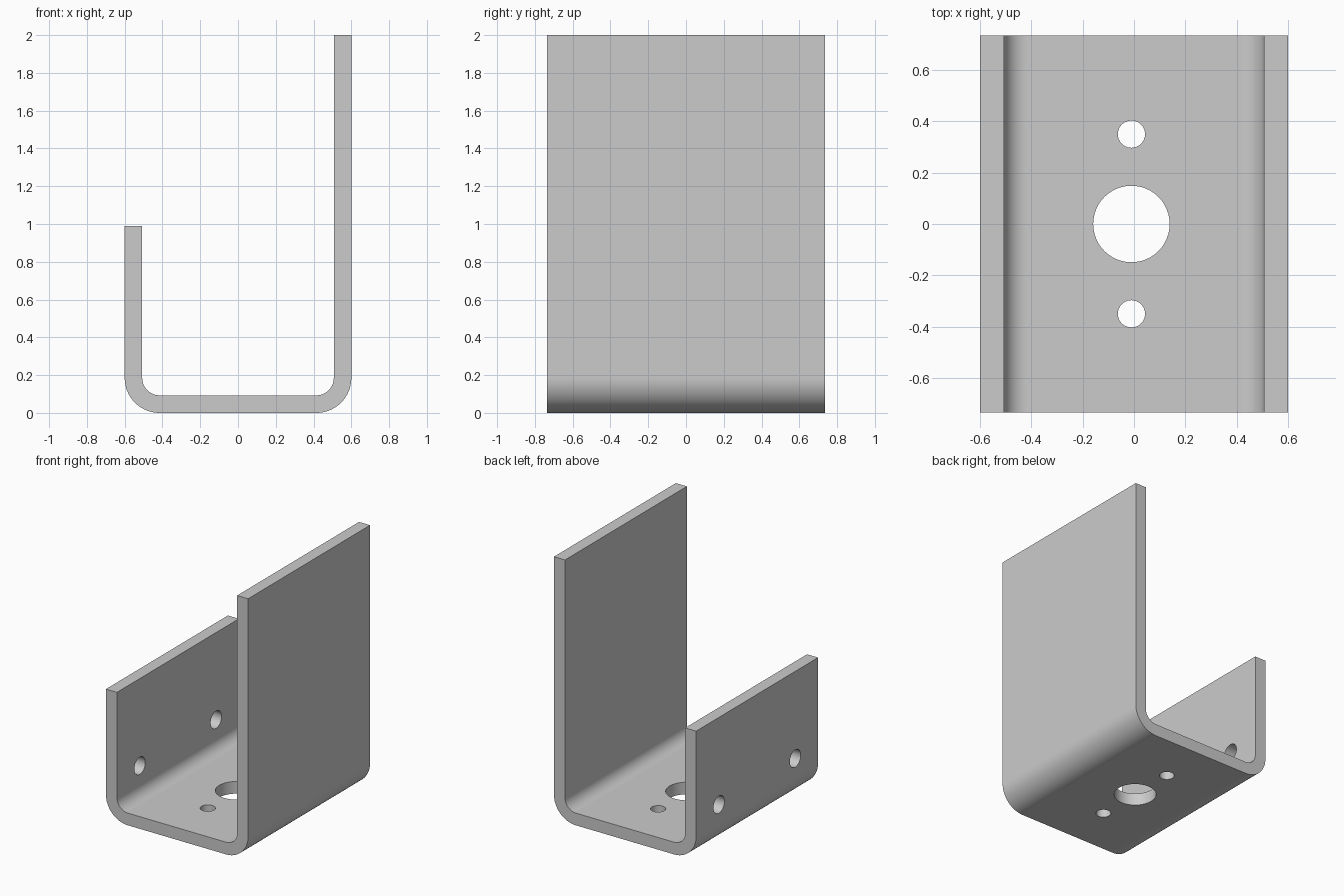
import bpy
import bmesh
from math import pi, sin, cos, radians
from mathutils import Matrix

default = bpy.data.objects.get("Cube")
if default:
    bpy.data.objects.remove(default, do_unlink=True)

HALF_W, HALF_D = 0.6, 0.735
THICK = 0.093
R_OUT = 0.185
R_IN = R_OUT - THICK
LOW, HIGH = 0.99, 2.0
BEND_STEPS = 20

# Material
steel = bpy.data.materials.new("grey_steel")
steel.use_nodes = True
colour = (0.6, 0.6, 0.6, 1)
steel.diffuse_color = colour
steel.node_tree.nodes["Principled BSDF"].inputs["Base Color"].default_value = colour


def bend(side, radius, start, end):
    """Arc points around the bend centre on one side of the bracket."""
    cx = side * (HALF_W - R_OUT)
    angles = [start + (end - start) * i / BEND_STEPS for i in range(BEND_STEPS + 1)]
    return [(cx + radius * cos(a), R_OUT + radius * sin(a)) for a in angles]


# Bent plate: J-shaped profile extruded along y
inner = HALF_W - THICK
profile = [(-HALF_W, LOW)]
profile += bend(-1, R_OUT, pi, 1.5 * pi)
profile += bend(1, R_OUT, 1.5 * pi, 2 * pi)
profile += [(HALF_W, HIGH), (inner, HIGH)]
profile += bend(1, R_IN, 2 * pi, 1.5 * pi)
profile += bend(-1, R_IN, 1.5 * pi, pi)
profile += [(-inner, LOW)]

bm = bmesh.new()
face = bm.faces.new([bm.verts.new((x, -HALF_D, z)) for x, z in profile])
extruded = bmesh.ops.extrude_face_region(bm, geom=[face], use_keep_orig=True)
moved = [v for v in extruded["geom"] if isinstance(v, bmesh.types.BMVert)]
bmesh.ops.translate(bm, verts=moved, vec=(0, 2 * HALF_D, 0))
bmesh.ops.recalc_face_normals(bm, faces=bm.faces)
mesh = bpy.data.meshes.new("bent_bracket")
bm.to_mesh(mesh)
bm.free()
mesh.materials.append(steel)
bracket = bpy.data.objects.new("bent_bracket", mesh)
bpy.context.collection.objects.link(bracket)
bpy.context.view_layer.objects.active = bracket
bracket.select_set(True)


def drill(location, radius, rotation=Matrix()):
    """Cut one round hole through the plate."""
    cutter_bm = bmesh.new()
    bmesh.ops.create_cone(cutter_bm, cap_ends=True, segments=48, radius1=radius,
                          radius2=radius, depth=0.3,
                          matrix=Matrix.Translation(location) @ rotation)
    cutter_mesh = bpy.data.meshes.new("hole_cutter")
    cutter_bm.to_mesh(cutter_mesh)
    cutter_bm.free()
    cutter_mesh.materials.append(steel)
    cutter = bpy.data.objects.new("hole_cutter", cutter_mesh)
    cutter.hide_render = True
    bpy.context.collection.objects.link(cutter)
    cut = bracket.modifiers.new("hole", "BOOLEAN")
    cut.operation = "DIFFERENCE"
    cut.solver = "EXACT"
    cut.object = cutter
    bpy.ops.object.modifier_apply(modifier=cut.name)
    bpy.data.objects.remove(cutter, do_unlink=True)


# Base holes, then the pair through the short wall
drill((-0.01, 0, THICK / 2), 0.149)
sideways = Matrix.Rotation(pi / 2, 4, "Y")
for side in (-1, 1):
    drill((-0.01, side * 0.35, THICK / 2), 0.053)
    drill((-HALF_W + THICK / 2, side * 0.46, 0.325), 0.066, sideways)

# Smooth bends and hole walls, crisp edges
bpy.ops.object.shade_smooth_by_angle(angle=radians(30))
weighted = bracket.modifiers.new("even_shading", "WEIGHTED_NORMAL")
weighted.keep_sharp = True
